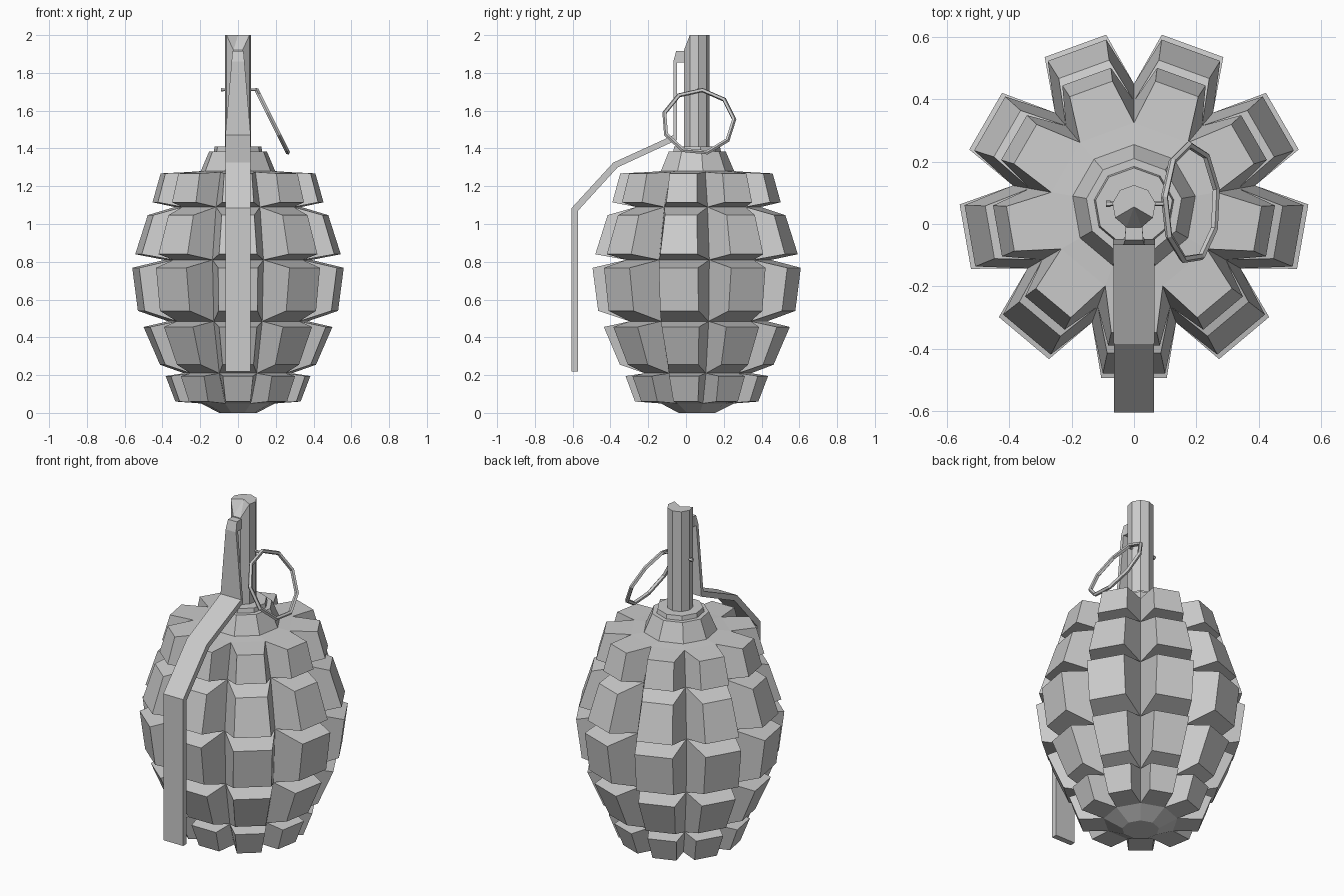
import bpy, bmesh
from math import sin, cos, radians, pi
from mathutils import Vector, Matrix

if "Cube" in bpy.data.objects:
    bpy.data.objects.remove(bpy.data.objects["Cube"])

CY = 0.055   # body axis offset in y
N = 9        # sides of all turned parts


def finish(name, bm):
    bmesh.ops.recalc_face_normals(bm, faces=bm.faces)
    me = bpy.data.meshes.new(name)
    bm.to_mesh(me)
    bm.free()
    ob = bpy.data.objects.new(name, me)
    bpy.context.collection.objects.link(ob)
    return ob


def ring(bm, r, z):
    return [bm.verts.new((r * cos(radians(90 + 360 / N * i)),
                          CY + r * sin(radians(90 + 360 / N * i)), z)) for i in range(N)]


def bridge(bm, a, b):
    n = len(a)
    for i in range(n):
        j = (i + 1) % n
        bm.faces.new((a[i], a[j], b[j], b[i]))


# Body: nine-sided core, every core panel pushed out into a tapered block
bm = bmesh.new()
core = [ring(bm, r, z) for r, z in
        ((0.20, 0.05), (0.29, 0.21), (0.375, 0.485), (0.395, 0.81), (0.34, 1.09), (0.27, 1.275))]
# per row: bottom radius, z, half width, then top radius, z, half width
blocks = [(0.325, 0.06, 0.066, 0.375, 0.195, 0.08),
          (0.405, 0.255, 0.082, 0.49, 0.455, 0.10),
          (0.52, 0.54, 0.103, 0.55, 0.768, 0.105),
          (0.535, 0.84, 0.10, 0.47, 1.047, 0.086),
          (0.445, 1.115, 0.083, 0.403, 1.268, 0.073)]
for row, (r0, z0, w0, r1, z1, w1) in enumerate(blocks):
    for i in range(N):
        a = radians(110 + 40 * i)
        d, t = Vector((cos(a), sin(a), 0)), Vector((-sin(a), cos(a), 0))
        out = [bm.verts.new(d * r + t * w + Vector((0, CY, z)))
               for r, w, z in ((r0, -w0, z0), (r0, w0, z0), (r1, w1, z1), (r1, -w1, z1))]
        j = (i + 1) % N
        base = [core[row][i], core[row][j], core[row + 1][j], core[row + 1][i]]
        bridge(bm, base, out)
        bm.faces.new(out)
foot = ring(bm, 0.10, 0)
bridge(bm, foot, core[0])
bm.faces.new(foot)
bridge(bm, core[-1], ring(bm, 0.20, 1.28))
finish("body", bm)

# Neck cone and collar
bm = bmesh.new()
rings = [ring(bm, r, z) for r, z in
         ((0.20, 1.28), (0.155, 1.385), (0.13, 1.385), (0.125, 1.41), (0.068, 1.41))]
for a, b in zip(rings, rings[1:]):
    bridge(bm, a, b)
finish("neck", bm)

# Fuse tube with the front of its top edge dipped
bm = bmesh.new()
low, top = ring(bm, 0.07, 1.38), ring(bm, 0.07, 2.0)
bridge(bm, low, top)
bm.faces.new(low)
for v in top:
    if v.co.y < 0:
        v.co.z = 1.92
tip = bm.verts.new((0, CY, 2.0))
for i in range(N):
    bm.faces.new((top[i], top[(i + 1) % N], tip))
finish("fuse_tube", bm)

# Safety lever: outer y, z, inner y, z, half width along its length
bm = bmesh.new()
stations = [(-0.605, 0.22, -0.572, 0.22, 0.065), (-0.605, 1.085, -0.572, 1.07, 0.065),
            (-0.385, 1.325, -0.362, 1.3, 0.065), (-0.067, 1.47, -0.048, 1.445, 0.067),
            (-0.067, 1.86, -0.048, 1.855, 0.034), (-0.052, 1.915, -0.04, 1.855, 0.029),
            (-0.005, 1.915, -0.005, 1.855, 0.027)]
secs = [[bm.verts.new(p) for p in ((-w, yo, zo), (w, yo, zo), (w, yi, zi), (-w, yi, zi))]
        for yo, zo, yi, zi, w in stations]
for a, b in zip(secs, secs[1:]):
    bridge(bm, a, b)
bm.faces.new(secs[0])
bm.faces.new(secs[-1])
finish("safety_lever", bm)

# Pull ring: tilted nine-sided hoop
bm = bmesh.new()
up, side = Vector((-0.088, 0, 0.176)).normalized(), Vector((0, 1, 0))
nrm = up.cross(side)
hoop = []
for i in range(N):
    a = radians(84 + 40 * i)
    d = side * cos(a) + up * sin(a)
    hoop.append([bm.verts.new(Vector((0.182, 0.067, 1.542)) + d * (0.188 + 0.012 * cos(b)) + nrm * 0.012 * sin(b))
                 for b in (k * 2 * pi / 5 for k in range(5))])
for i in range(N):
    bridge(bm, hoop[i], hoop[(i + 1) % N])
finish("pull_ring", bm)

# Cross pin with a small end stop
bm = bmesh.new()
for x, r, length in ((0.005, 0.007, 0.18), (-0.083, 0.011, 0.014)):
    bmesh.ops.create_cone(bm, cap_ends=True, segments=6, radius1=r, radius2=r, depth=length,
                          matrix=Matrix.Translation((x, 0.065, 1.71)) @ Matrix.Rotation(pi / 2, 4, 'Y'))
finish("cross_pin", bm)
